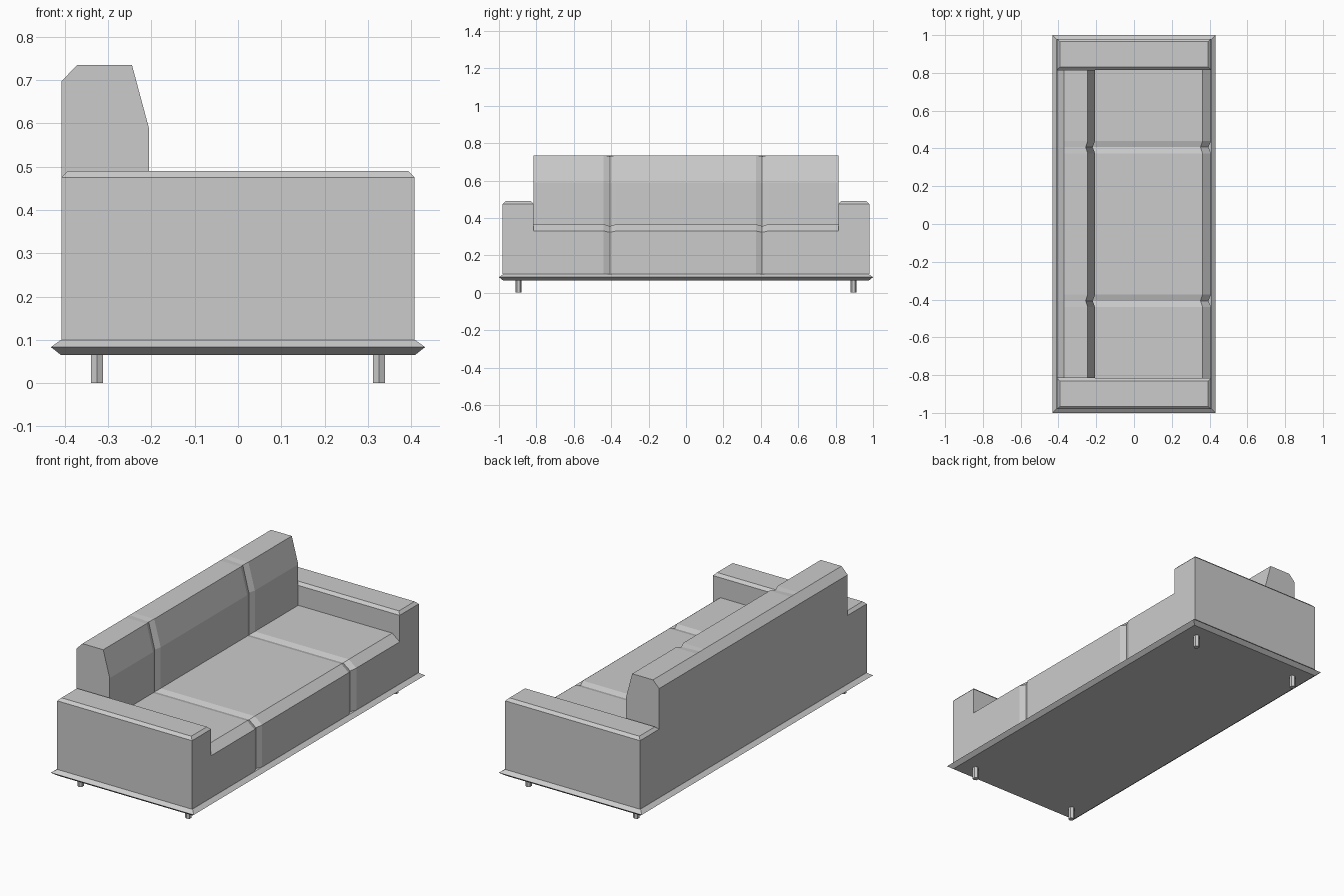
import bpy, bmesh
from math import pi

if "Cube" in bpy.data.objects:
    bpy.data.objects.remove(bpy.data.objects["Cube"])


def loft(name, rings):
    """Skin a closed solid through rings with equal point counts."""
    bm = bmesh.new()
    loops = [[bm.verts.new(p) for p in ring] for ring in rings]
    n = len(loops[0])
    for a, b in zip(loops, loops[1:]):
        for i in range(n):
            j = (i + 1) % n
            bm.faces.new((a[i], a[j], b[j], b[i]))
    bm.faces.new(loops[0])
    bm.faces.new(loops[-1])
    bmesh.ops.recalc_face_normals(bm, faces=bm.faces)
    mesh = bpy.data.meshes.new(name)
    bm.to_mesh(mesh)
    bm.free()
    obj = bpy.data.objects.new(name, mesh)
    bpy.context.collection.objects.link(obj)
    return obj


def rect(x, y0, y1, z):
    return [(-x, y0, z), (x, y0, z), (x, y1, z), (-x, y1, z)]


# Plinth with a pointed rim
loft("base", [rect(0.409, -0.977, 0.977, 0.065),
              rect(0.432, -1.0, 1.0, 0.083),
              rect(0.409, -0.977, 0.977, 0.10)])

# Armrests with chamfered tops
for side, y0, y1 in (("left", -0.98, -0.815), ("right", 0.815, 0.98)):
    loft(side + "_armrest", [rect(0.408, y0, y1, 0.10),
                             rect(0.408, y0, y1, 0.475),
                             rect(0.393, y0 + 0.015, y1 - 0.015, 0.49)])

# Seat and backrest: one side profile run along y, sunk at the two seams
full = [(-0.408, 0.10), (0.408, 0.10), (0.408, 0.33), (0.363, 0.366),
        (-0.206, 0.366), (-0.206, 0.59), (-0.245, 0.735),
        (-0.371, 0.735), (-0.408, 0.697)]
seam = [(-0.408, 0.10), (0.394, 0.10), (0.394, 0.323), (0.352, 0.356),
        (-0.219, 0.356), (-0.219, 0.587), (-0.256, 0.729),
        (-0.371, 0.735), (-0.408, 0.697)]
stations = [(-0.815, full)]
for s in (-0.407, 0.407):
    stations += [(s - 0.033, full), (s, seam), (s + 0.033, full)]
stations.append((0.815, full))
loft("seat_and_backrest", [[(x, y, z) for x, z in prof] for y, prof in stations])

# Hexagonal legs
for x, xn in ((-0.326, "back"), (0.326, "front")):
    for y, yn in ((-0.895, "left"), (0.895, "right")):
        bpy.ops.mesh.primitive_cylinder_add(vertices=6, radius=0.016, depth=0.067,
                                            location=(x, y, 0.0335))
        bpy.context.object.name = f"{xn}_{yn}_leg"
